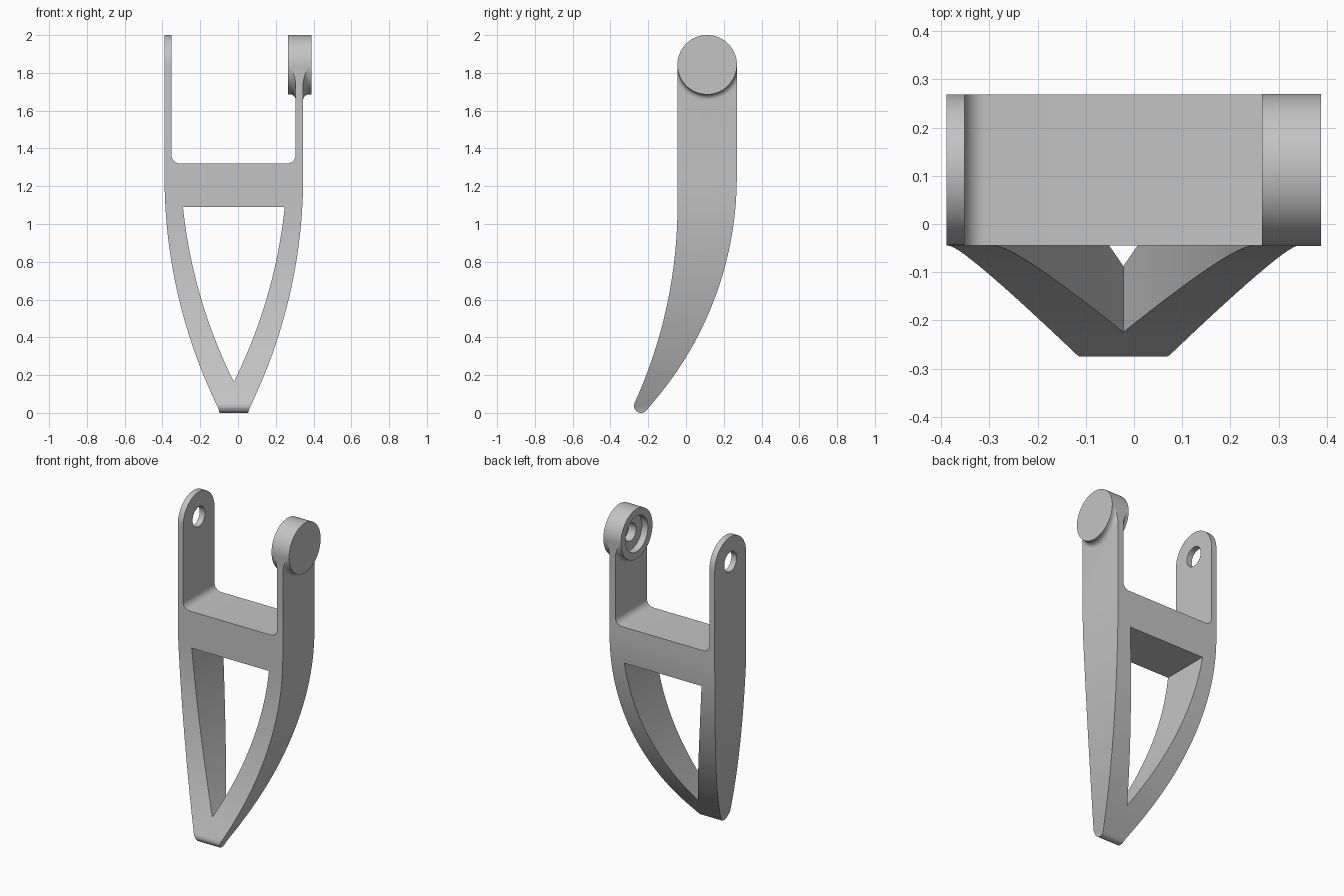
import bpy, bmesh, math

if "Cube" in bpy.data.objects:
    bpy.data.objects.remove(bpy.data.objects["Cube"])

CX = -0.022            # centre line of the forked frame
PY, PZ = 0.112, 1.843  # pivot axis (runs along x)
PR = 0.157             # pivot radius

grey = bpy.data.materials.new("plain grey")
grey.diffuse_color = (0.55, 0.55, 0.55, 1)
grey.use_nodes = True
grey.node_tree.nodes["Principled BSDF"].inputs["Base Color"].default_value = grey.diffuse_color


def finish(bm, name):
    bmesh.ops.recalc_face_normals(bm, faces=bm.faces)
    mesh = bpy.data.meshes.new(name)
    bm.to_mesh(mesh)
    bm.free()
    mesh.materials.append(grey)
    obj = bpy.data.objects.new(name, mesh)
    bpy.context.collection.objects.link(obj)
    return obj


def prism(name, pts, axis, lo, hi):
    """Extrude a closed outline along x or y; the outline's second value is z."""
    bm = bmesh.new()
    rings = []
    for d in (lo, hi):
        rings.append([bm.verts.new((d, a, z) if axis == "x" else (a, d, z)) for a, z in pts])
    n = len(pts)
    for ring in rings:
        bm.faces.new(ring)
    for i in range(n):
        j = (i + 1) % n
        bm.faces.new((rings[0][i], rings[0][j], rings[1][j], rings[1][i]))
    return finish(bm, name)


def lathe(name, profile, n=96):
    """Turn (x, radius) points about the pivot axis and cap both ends."""
    bm = bmesh.new()
    rings = []
    for x, r in profile:
        rings.append([bm.verts.new((x, PY + r * math.cos(2 * math.pi * i / n),
                                    PZ + r * math.sin(2 * math.pi * i / n))) for i in range(n)])
    for a, b in zip(rings, rings[1:]):
        for i in range(n):
            j = (i + 1) % n
            bm.faces.new((a[i], a[j], b[j], b[i]))
    bm.faces.new(rings[0])
    bm.faces.new(rings[-1])
    return finish(bm, name)


def combine(obj, tool, operation):
    mod = obj.modifiers.new("combine", "BOOLEAN")
    mod.operation, mod.object, mod.solver = operation, tool, "EXACT"
    bpy.context.view_layer.objects.active = obj
    bpy.ops.object.modifier_apply(modifier=mod.name)
    bpy.data.objects.remove(tool)


def arc(cx, cz, r, a0, a1, n):
    return [(cx + r * math.cos(math.radians(a0 + (a1 - a0) * i / n)),
             cz + r * math.sin(math.radians(a0 + (a1 - a0) * i / n))) for i in range(n + 1)]


def bow(x0, z0, r, za, zb, n=28):
    """Circular arc that is vertical at (x0, z0) and bends towards -x below it."""
    zs = [za + (zb - za) * i / n for i in range(n + 1)]
    return [(x0 - r + math.sqrt(r * r - (z0 - z) ** 2), z) for z in zs]


def mirrored(pts):
    return [(-x, z) for x, z in reversed(pts)]


def shifted(pts):
    return [(x + CX, z) for x, z in pts]


# Front outline: tapered fork with a rounded U-shaped opening
side = bow(0.367, 1.25, 2.78, -0.02, 1.25)
outer = shifted(mirrored(side)[:-1] + [(-0.07, -0.02), (0.07, -0.02)] + side[1:])
opening = arc(0.26, 1.365, 0.045, 0, -90, 8) + arc(-0.307, 1.365, 0.045, -90, -180, 8)
outline = [(-0.389, 2.1)] + outer + [(0.345, 2.1), (0.305, 2.1)] + opening + [(-0.352, 2.1)]
frame = prism("forked_frame", outline, "y", -0.6, 0.6)

# Side outline: round top, swept-forward leg, rounded tip
sweep = (arc(PY, PZ, PR, 0, 180, 40)
         + bow(-0.045, 1.1, 2.53, 1.1, 0.052)
         + arc(-0.238, 0.037, 0.037, 156, 318, 12)[1:]
         + bow(0.269, 1.25, 1.83, 0.0127, 1.25)[1:])
combine(frame, prism("sweep", sweep, "x", -0.6, 0.6), "INTERSECT")

# Pointed window between the legs
edge = bow(0.284, 1.37, 2.7, 0.165, 1.09)
window = shifted([(0, 0.165)] + edge[1:] + mirrored(edge)[:-1])
combine(frame, prism("window", window, "y", -0.7, 0.7), "DIFFERENCE")

# Pivot hole through the plain arm
combine(frame, lathe("pivot_hole", [(-0.5, 0.062), (-0.3, 0.062)]), "DIFFERENCE")

# Fillet under the pivot boss, trimmed to the width of the arm
f = 0.03
inner = [(0.305 - f + f * math.sin(t), PR + f - f * math.cos(t))
         for t in (i * math.pi / 16 for i in range(9))]
flare = lathe("boss_fillet", inner + [(0.65 - x, r) for x, r in reversed(inner)])
w = PR - 0.0003
combine(flare, prism("trim", [(PY - w, 1.5), (PY + w, 1.5), (PY + w, 1.84), (PY - w, 1.84)],
                     "x", 0, 0.6), "INTERSECT")
combine(frame, flare, "UNION")

# Pivot boss with a stepped socket on its inner face
combine(frame, lathe("pivot_boss", [(0.266, PR + 0.0004), (0.388, PR + 0.0004)]), "UNION")
combine(frame, lathe("socket", [(0.2, 0.112), (0.308, 0.112), (0.3081, 0.055), (0.36, 0.055)]),
        "DIFFERENCE")

# Smooth the curved surfaces and keep the edges crisp
bpy.ops.object.select_all(action="DESELECT")
frame.select_set(True)
bpy.context.view_layer.objects.active = frame
bpy.ops.object.shade_smooth_by_angle(angle=math.radians(30))
